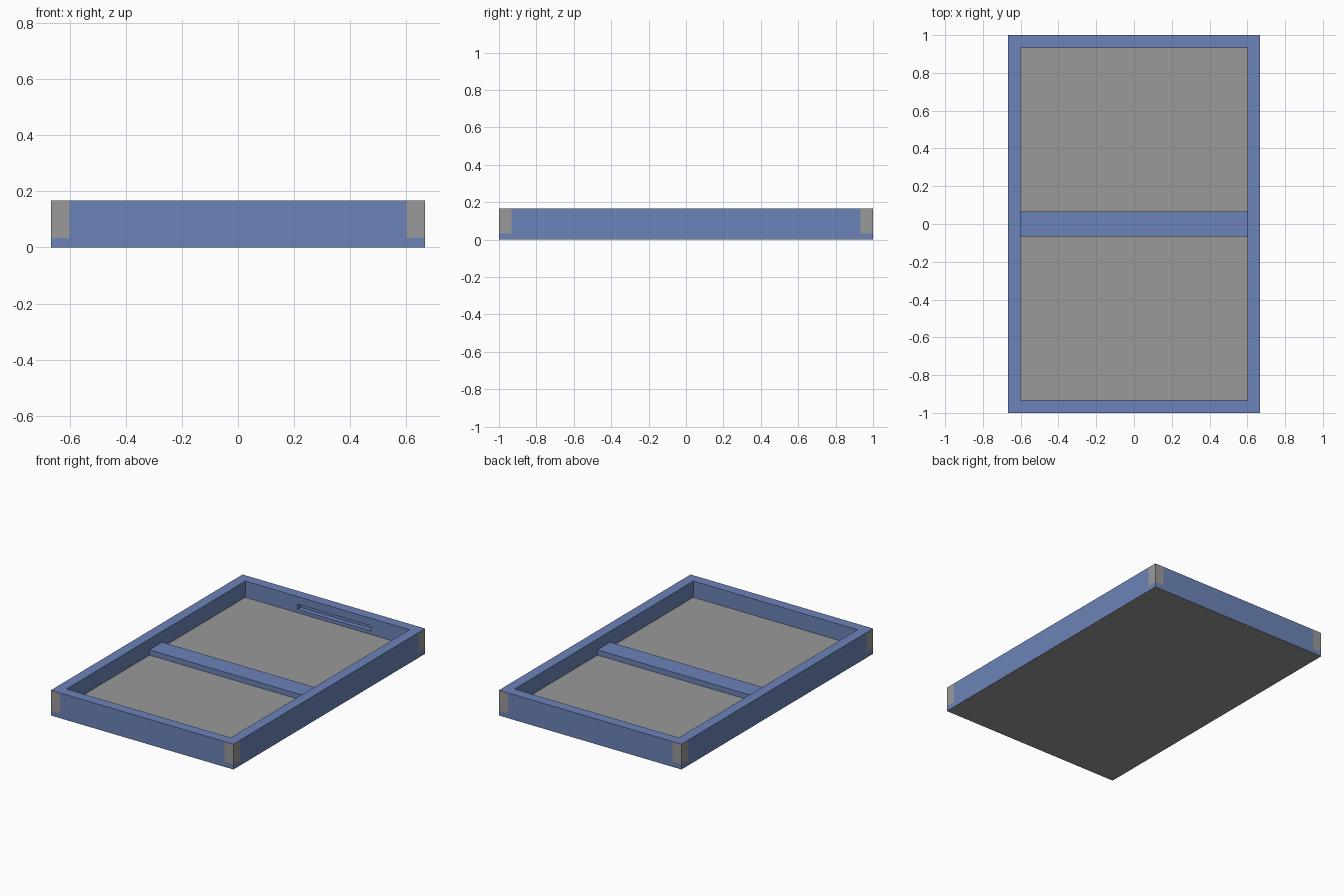
import bpy
import bmesh

cube = bpy.data.objects.get("Cube")
if cube:
    bpy.data.objects.remove(cube, do_unlink=True)


def make_material(name, rgb):
    mat = bpy.data.materials.new(name)
    mat.use_nodes = True
    color = (*rgb, 1.0)
    mat.diffuse_color = color
    for node in mat.node_tree.nodes:
        if node.type == "BSDF_PRINCIPLED":
            node.inputs["Base Color"].default_value = color
    return mat


BLUE = make_material("muted blue", (0.15, 0.23, 0.48))
GREY = make_material("mid grey", (0.32, 0.32, 0.32))

HALF_X, HALF_Y = 0.667, 1.0
WALL = 0.067
IN_X, IN_Y = HALF_X - WALL, HALF_Y - WALL
HEIGHT, SKIRT, FLOOR, BAR = 0.167, 0.033, 0.06, 0.095


def box(name, low, high, side=BLUE, top=BLUE, bottom=GREY):
    """Box between two corners, coloured by face direction."""
    bm = bmesh.new()
    bmesh.ops.create_cube(bm, size=1)
    for v in bm.verts:
        v.co = [high[i] if v.co[i] > 0 else low[i] for i in range(3)]
    bm.normal_update()
    mats = [side, top, bottom]
    for f in bm.faces:
        f.material_index = 1 if f.normal.z > 0.5 else 2 if f.normal.z < -0.5 else 0
    mesh = bpy.data.meshes.new(name)
    bm.to_mesh(mesh)
    bm.free()
    for mat in mats:
        mesh.materials.append(mat)
    obj = bpy.data.objects.new(name, mesh)
    bpy.context.collection.objects.link(obj)
    return obj


# Floor panel and the divider across it
box("floor_panel", (-IN_X, -IN_Y, 0), (IN_X, IN_Y, FLOOR), side=GREY, top=GREY)
box("cross_bar", (-IN_X, -WALL, FLOOR), (IN_X, WALL, BAR))

# Side walls and front wall
box("left_wall", (IN_X, -IN_Y, 0), (HALF_X, IN_Y, HEIGHT))
box("right_wall", (-HALF_X, -IN_Y, 0), (-IN_X, IN_Y, HEIGHT))
box("front_wall", (-IN_X, -HALF_Y, 0), (IN_X, -IN_Y, HEIGHT))

# Back wall with a shallow slot in its inner face
back_wall = box("back_wall", (-IN_X, IN_Y, 0), (IN_X, HALF_Y, HEIGHT))
cutter = box("slot_cutter", (-0.217, IN_Y - 0.05, 0.083), (0.317, IN_Y + 0.033, 0.117), bottom=BLUE)
cutter.hide_render = True
cut = back_wall.modifiers.new("slot", "BOOLEAN")
cut.operation = "DIFFERENCE"
cut.solver = "EXACT"
cut.object = cutter
bpy.context.view_layer.objects.active = back_wall
bpy.ops.object.modifier_apply(modifier=cut.name)
bpy.data.objects.remove(cutter, do_unlink=True)

# Corner posts with grey sides standing on blue feet
for y_name, sy in (("front", -1), ("back", 1)):
    for x_name, sx in (("right", -1), ("left", 1)):
        xs = sorted((sx * IN_X, sx * HALF_X))
        ys = sorted((sy * IN_Y, sy * HALF_Y))
        label = f"{y_name}_{x_name}_corner"
        box(label + "_foot", (xs[0], ys[0], 0), (xs[1], ys[1], SKIRT))
        box(label + "_post", (xs[0], ys[0], SKIRT), (xs[1], ys[1], HEIGHT), side=GREY)
